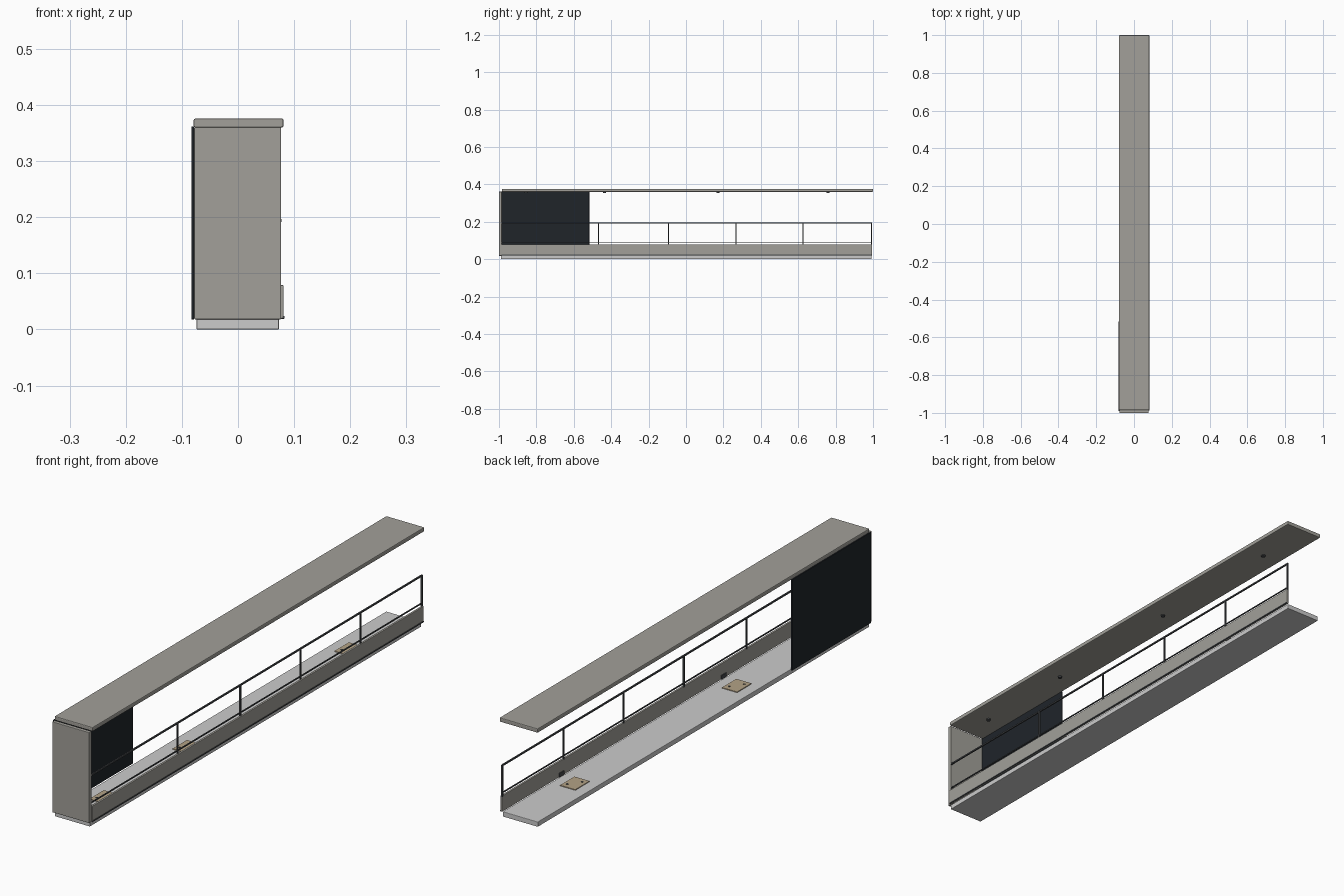
import bpy

if "Cube" in bpy.data.objects:
    bpy.data.objects.remove(bpy.data.objects["Cube"])


def material(name, rgb):
    m = bpy.data.materials.new(name)
    m.diffuse_color = (*rgb, 1)
    m.use_nodes = True
    m.node_tree.nodes["Principled BSDF"].inputs["Base Color"].default_value = m.diffuse_color
    return m


CONCRETE = material("concrete", (0.36, 0.35, 0.32))
GLASS = material("dark_panel", (0.014, 0.018, 0.023))
METAL = material("metal", (0.06, 0.065, 0.07))
CARD = material("tan_plate", (0.45, 0.36, 0.24))


def box(name, x, y, z, mat=None, bevel=0.0):
    """Box from (min, max) ranges on each axis."""
    r = (x, y, z)
    bpy.ops.mesh.primitive_cube_add(size=1, location=[(a + b) / 2 for a, b in r])
    o = bpy.context.object
    o.name = name
    o.scale = [b - a for a, b in r]
    bpy.ops.object.transform_apply(location=False, rotation=False, scale=True)
    if mat:
        o.data.materials.append(mat)
    if bevel:
        b = o.modifiers.new("bevel", "BEVEL")
        b.width = bevel
        b.segments = 2
    return o


def disc(name, loc, radius, depth, mat):
    bpy.ops.mesh.primitive_cylinder_add(vertices=20, radius=radius, depth=depth, location=loc)
    o = bpy.context.object
    o.name = name
    o.data.materials.append(mat)
    bpy.ops.object.shade_smooth_by_angle()


# Slabs and end wall
box("floor_slab", (-0.074, 0.073), (-0.99, 0.992), (0, 0.019), None, 0.002)
box("roof_slab", (-0.079, 0.081), (-0.985, 1.0), (0.36, 0.376), CONCRETE, 0.003)
box("end_wall", (-0.078, 0.077), (-1.0, -0.985), (0.018, 0.361), CONCRETE, 0.002)

# Dark side panel
box("side_panel", (-0.083, -0.078), (-0.99, -0.517), (0.018, 0.362), GLASS, 0.001)

# Parapet with a drip strip along its foot
box("parapet", (0.073, 0.0815), (-0.987, 0.995), (0.019, 0.079), CONCRETE, 0.002)
box("parapet_drip_strip", (0.078, 0.083), (-0.987, 0.995), (0.019, 0.024), METAL, 0.001)

# Railing
box("top_rail", (0.0715, 0.0775), (-0.986, 0.995), (0.191, 0.197), METAL, 0.001)
box("lower_rail", (0.073, 0.077), (-0.986, 0.995), (0.088, 0.092), METAL)
for y in (-0.468, -0.093, 0.267, 0.626, 0.992):
    box("rail_post", (0.072, 0.077), (y - 0.003, y + 0.003), (0.075, 0.193), METAL)

# Ceiling lights
for y in (-0.855, -0.435, 0.17, 0.76):
    disc("ceiling_light", (0, y, 0.358), 0.008, 0.006, METAL)

# Floor plates with small fixings, and drain outlets beside them
for y in (-0.80, -0.303, 0.665):
    box("floor_plate", (-0.032, 0.032), (y - 0.043, y + 0.043), (0.018, 0.022), CARD, 0.001)
    for s in (-1, 1):
        disc("plate_fixing", (0.016 * s, y + 0.022 * s, 0.0225), 0.004, 0.002, METAL)
    box("drain_outlet", (0.070, 0.074), (y - 0.04, y - 0.01), (0.02, 0.036), METAL, 0.001)
